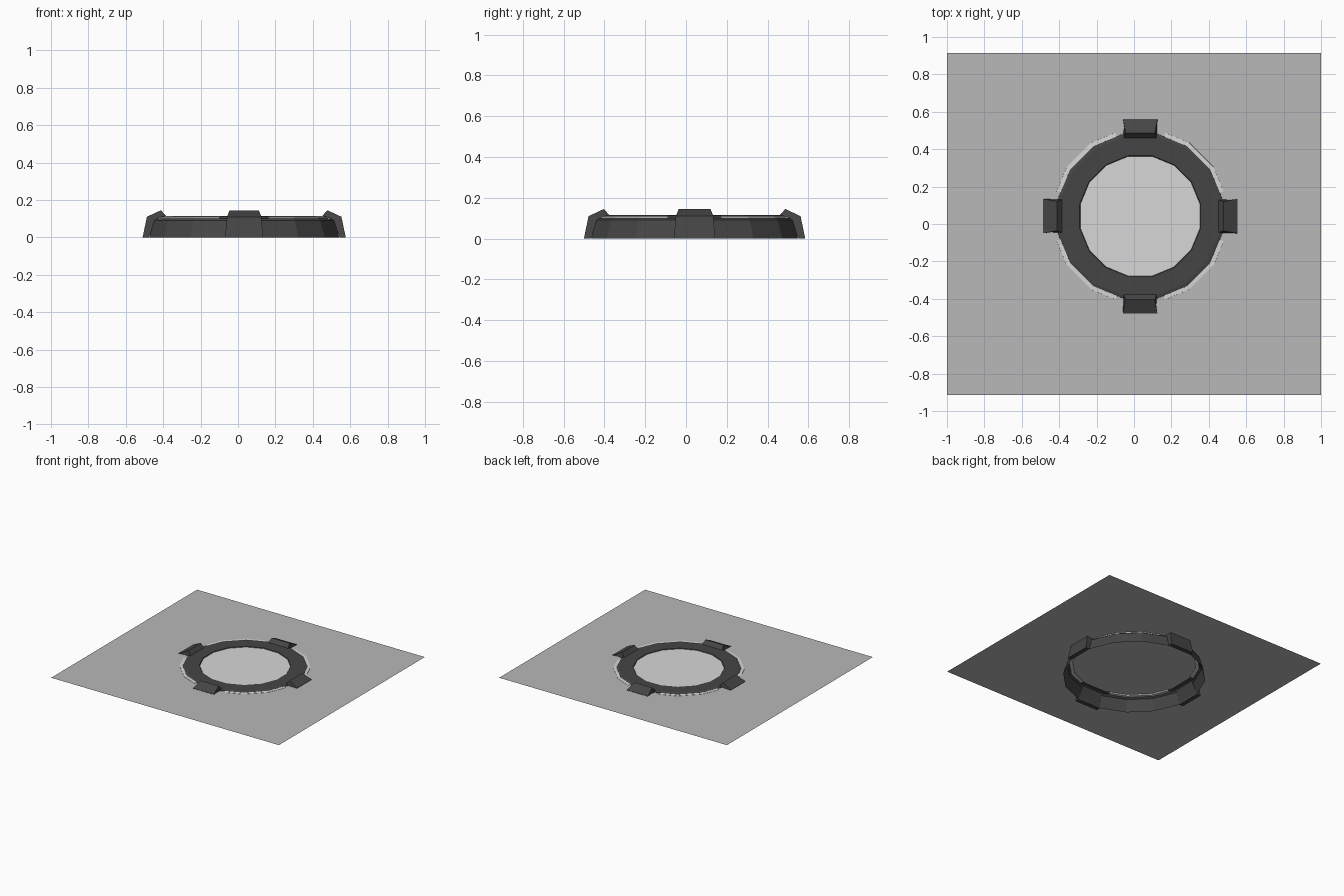
import bpy, bmesh, math
from mathutils import Matrix, Vector

if "Cube" in bpy.data.objects:
    bpy.data.objects.remove(bpy.data.objects["Cube"])

CX, CY = 0.033, 0.042          # ring centre
SIDES = 16
STEP = 360 / SIDES


def material(name, v):
    m = bpy.data.materials.new(name)
    m.diffuse_color = (v, v, v, 1)
    m.use_nodes = True
    m.node_tree.nodes["Principled BSDF"].inputs["Base Color"].default_value = m.diffuse_color
    return m


DARK = material("dark_grey", 0.06)
GREY = material("mid_grey", 0.48)
LIGHT = material("light_grey", 0.68)


def finish(name, bm, mat):
    me = bpy.data.meshes.new(name)
    bm.to_mesh(me)
    bm.free()
    me.materials.append(mat)
    ob = bpy.data.objects.new(name, me)
    bpy.context.collection.objects.link(ob)
    return ob


def poly_point(r, deg, z):
    """Point on a 16-sided polygon of circumradius r, flats on the axes."""
    off = deg % STEP - STEP / 2          # angle from nearest corner
    off = STEP / 2 - abs(off)            # angle from the middle of the flat
    k = math.cos(math.radians(STEP / 2)) / math.cos(math.radians(off))
    a = math.radians(deg)
    return (CX + r * k * math.cos(a), CY + r * k * math.sin(a), z)


def sweep(name, profile, angles, mat, closed_ring, closed_profile=False):
    bm = bmesh.new()
    rows = [[bm.verts.new(poly_point(r, a, z)) for r, z in profile] for a in angles]
    n = len(rows)
    m = len(profile)
    for i in range(n if closed_ring else n - 1):
        p, q = rows[i], rows[(i + 1) % n]
        for j in range(m if closed_profile else m - 1):
            k = (j + 1) % m
            bm.faces.new((p[j], q[j], q[k], p[k]))
    if closed_profile and not closed_ring:
        bm.faces.new(rows[0])
        bm.faces.new(rows[-1][::-1])
    return finish(name, bm, mat)


def corner(i):
    return STEP * (i + 0.5)


ring_angles = [corner(i) for i in range(SIDES)]

# Thin square sheet lying across the top of the ring
bm = bmesh.new()
bm.faces.new([bm.verts.new((x, y, 0.108)) for x, y in
              ((-1, -0.915), (1, -0.915), (1, 0.915), (-1, 0.915))])
finish("flat_sheet", bm, GREY)

# Sloping outer wall and raised rim
sweep("outer_wall", [(0.518, 0), (0.49, 0.09), (0.474, 0.101), (0.45, 0.101)],
      ring_angles, DARK, True)
sweep("top_rim", [(0.452, 0.100), (0.45, 0.111), (0.435, 0.115), (0.33, 0.115), (0.325, 0.109)],
      ring_angles, DARK, True)

# Light disc inside the rim
bm = bmesh.new()
bm.faces.new([bm.verts.new(poly_point(0.327, a, 0.1105)) for a in ring_angles])
finish("centre_disc", bm, LIGHT)

# Four light trim strips between the clamps
for q in range(4):
    angs = [90 * q + a for a in (16.5, corner(1), corner(2), 73.5)]
    sweep(f"light_trim_{q + 1}", [(0.449, 0.099), (0.474, 0.099), (0.472, 0.1095), (0.449, 0.1105)],
          angs, LIGHT, False, True)

# Four clamps, tapered towards the top: (radius, height, half width)
section = [(0.543, 0, 0.102), (0.52, 0.11, 0.092), (0.445, 0.145, 0.078),
           (0.417, 0.114, 0.088), (0.47, 0.098, 0.09), (0.51, 0, 0.10)]
for q in range(4):
    bm = bmesh.new()
    rot = Matrix.Translation((CX, CY, 0)) @ Matrix.Rotation(math.pi / 2 * q, 4, 'Z')
    a = [bm.verts.new(rot @ Vector((r, -w, z))) for r, z, w in section]
    b = [bm.verts.new(rot @ Vector((r, w, z))) for r, z, w in section]
    n = len(section)
    for j in range(n):
        k = (j + 1) % n
        bm.faces.new((a[j], b[j], b[k], a[k]))
    bm.faces.new(a)
    bm.faces.new(b[::-1])
    bmesh.ops.recalc_face_normals(bm, faces=bm.faces)
    finish(f"clamp_{q + 1}", bm, DARK)
